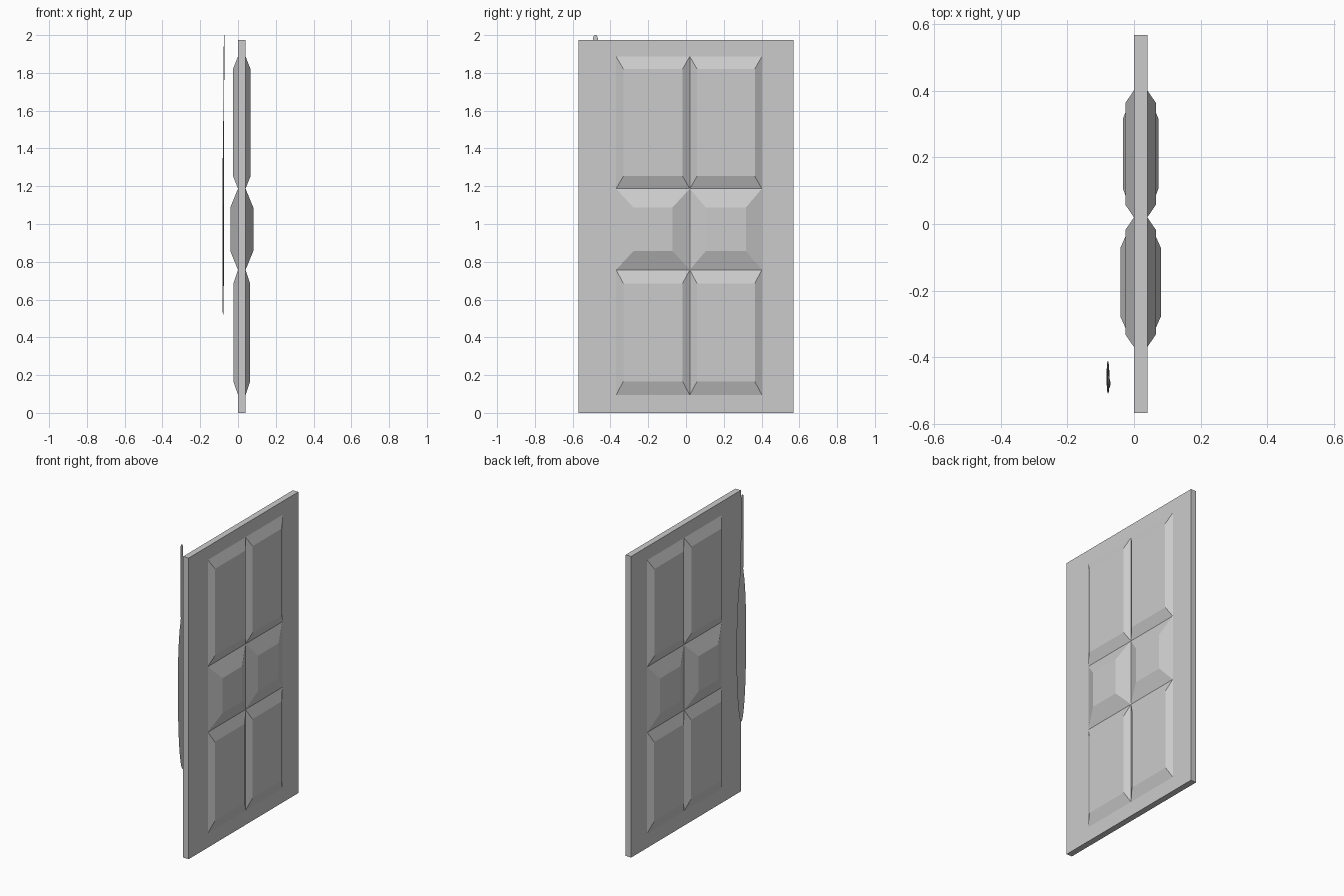
import bpy, bmesh
from math import sin, cos, pi, sqrt

if "Cube" in bpy.data.objects:
    bpy.data.objects.remove(bpy.data.objects["Cube"])

X0, X1 = 0.0, 0.04                       # slab faces
YS = [-0.568, -0.37, 0.02, 0.402, 0.568]  # stiles and panel columns
ZS = [0.0, 0.095, 0.757, 1.187, 1.887, 1.975]  # rails and panel rows
# (column, row): inset in y, inset in z, raised height
PANELS = {(1, 1): (0.038, 0.071, 0.024), (2, 1): (0.038, 0.071, 0.024),
          (1, 2): (0.092, 0.1, 0.041), (2, 2): (0.085, 0.1, 0.033),
          (1, 3): (0.038, 0.066, 0.026), (2, 3): (0.038, 0.066, 0.026)}


def finish(bm, name):
    bmesh.ops.recalc_face_normals(bm, faces=bm.faces)
    me = bpy.data.meshes.new(name)
    bm.to_mesh(me)
    bm.free()
    ob = bpy.data.objects.new(name, me)
    bpy.context.collection.objects.link(ob)
    return ob


def rect(bm, x, ya, yb, za, zb):
    return [bm.verts.new((x, y, z)) for y, z in
            ((ya, za), (yb, za), (yb, zb), (ya, zb))]


# Door: slab with six raised, bevelled panels on each face
bm = bmesh.new()
for x, side in ((X0, -1), (X1, 1)):
    for i in range(len(YS) - 1):
        for j in range(len(ZS) - 1):
            ya, yb, za, zb = YS[i], YS[i + 1], ZS[j], ZS[j + 1]
            outer = rect(bm, x, ya, yb, za, zb)
            if (i, j) not in PANELS:
                bm.faces.new(outer)
                continue
            dy, dz, h = PANELS[i, j]
            inner = rect(bm, x + side * h, ya + dy, yb - dy, za + dz, zb - dz)
            bm.faces.new(inner)
            for k in range(4):
                n = (k + 1) % 4
                bm.faces.new((outer[k], outer[n], inner[n], inner[k]))
bmesh.ops.remove_doubles(bm, verts=bm.verts, dist=0.0005)
bmesh.ops.bridge_loops(bm, edges=[e for e in bm.edges if e.is_boundary])
finish(bm, "panelled_door")

# Pull handle: thin flattened spindle with a narrow stem rising to a round tip
bm = bmesh.new()
SIDES = 12
sections = []
for k in range(21):
    t = -cos(pi * k / 21)
    w = 0.05 * sqrt(max(0.0, 1 - t * t))
    if t > 0:
        w = max(w, 0.014)
    sections.append((1.02 + 0.5 * t, max(w, 0.002)))
sections += [(1.53, 0.014), (1.75, 0.014), (1.98, 0.014), (1.992, 0.011), (2.0, 0.005)]
rings = []
for z, w in sections:
    f = (z - 0.52) / 1.48
    cx = -0.079 + 0.006 * f ** 2
    cy = -0.46 - 0.02 * max(0.0, z - 1.0)
    th = min(0.004, 0.001 + w * 0.07)
    rings.append([bm.verts.new((cx + th * cos(2 * pi * a / SIDES),
                                cy + w * sin(2 * pi * a / SIDES), z))
                  for a in range(SIDES)])
for r, s in zip(rings, rings[1:]):
    for a in range(SIDES):
        b = (a + 1) % SIDES
        bm.faces.new((r[a], r[b], s[b], s[a]))
bm.faces.new(rings[0])
bm.faces.new(rings[-1])
handle = finish(bm, "pull_handle")
bpy.context.view_layer.objects.active = handle
handle.select_set(True)
bpy.ops.object.shade_smooth_by_angle()
